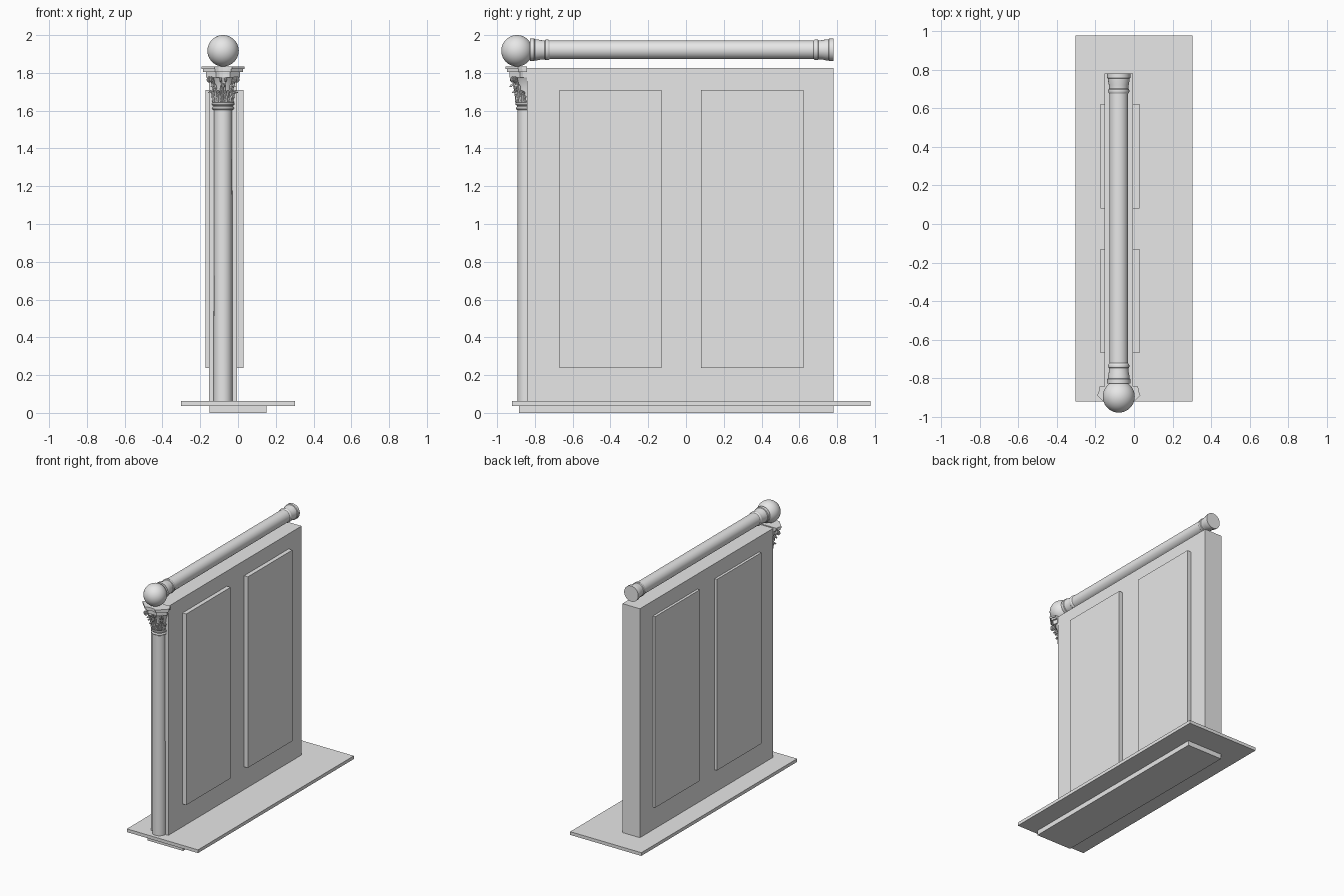
import bpy, bmesh
from math import sin, cos, pi, radians
from mathutils import Matrix, Vector

cube = bpy.data.objects.get("Cube")
if cube:
    bpy.data.objects.remove(cube, do_unlink=True)

grey = bpy.data.materials.new("light_grey")
grey.use_nodes = True
grey.diffuse_color = (0.8, 0.8, 0.8, 1)
grey.node_tree.nodes["Principled BSDF"].inputs["Base Color"].default_value = (0.8, 0.8, 0.8, 1)

CX = -0.079          # centre line of wall, column and rail
FRONT = -0.843       # front face of the wall


def add_object(name, data, smooth=False):
    obj = bpy.data.objects.new(name, data)
    bpy.context.scene.collection.objects.link(obj)
    data.materials.append(grey)
    if smooth:
        bpy.ops.object.select_all(action="DESELECT")
        obj.select_set(True)
        bpy.context.view_layer.objects.active = obj
        bpy.ops.object.shade_smooth_by_angle(angle=radians(35))
    return obj


def from_bmesh(name, bm, smooth=False):
    mesh = bpy.data.meshes.new(name)
    bm.to_mesh(mesh)
    bm.free()
    return add_object(name, mesh, smooth)


def box(name, x, y, z):
    bm = bmesh.new()
    size = Vector((x[1] - x[0], y[1] - y[0], z[1] - z[0], 1))
    mid = Vector((sum(x), sum(y), sum(z))) / 2
    bmesh.ops.create_cube(bm, size=1, matrix=Matrix.Translation(mid) @ Matrix.Diagonal(size))
    return from_bmesh(name, bm)


def lathe(name, profile, matrix, half=False, steps=40):
    """Turn (radius, height) points about z; half keeps the side facing -y."""
    bm = bmesh.new()
    sweep = pi if half else 2 * pi
    rings = []
    for i in range(steps + 1):
        a = pi + sweep * i / steps
        rings.append([bm.verts.new((r * cos(a), r * sin(a), h)) for r, h in profile])
    for a, b in zip(rings, rings[1:]):
        for j in range(len(profile) - 1):
            bm.faces.new((a[j], b[j], b[j + 1], a[j + 1]))
    bmesh.ops.remove_doubles(bm, verts=bm.verts, dist=1e-5)
    if half:
        bmesh.ops.holes_fill(bm, edges=bm.edges, sides=0)
    bmesh.ops.recalc_face_normals(bm, faces=bm.faces)
    bm.transform(matrix)
    return from_bmesh(name, bm, True)


# Stepped base
box("base_lower_slab", (-0.151, 0.151), (-0.885, 0.78), (0, 0.037))
box("base_plate", (-0.303, 0.303), (-0.92, 0.977), (0.037, 0.062))

# Wall with raised panels on both sides
box("wall", (-0.153, -0.004), (FRONT, 0.78), (0.062, 1.826))
for i, (y0, y1) in enumerate(((-0.67, -0.13), (0.08, 0.622))):
    box(f"left_panel_{i + 1}", (-0.004, 0.028), (y0, y1), (0.238, 1.71))
    box(f"right_panel_{i + 1}", (-0.173, -0.153), (y0, y1), (0.238, 1.71))

# Half column against the front of the wall
at_column = Matrix.Translation((CX, FRONT, 0))
lathe("column_shaft", [(0, 0.062), (0.05, 0.062), (0.048, 1.61), (0, 1.61)], at_column, True)

# Capital: neck rings and flaring bell
collar = [(0, 1.603), (0.05, 1.603), (0.056, 1.607), (0.058, 1.613), (0.055, 1.619), (0.051, 1.622),
          (0.052, 1.627), (0.058, 1.63), (0.06, 1.636), (0.057, 1.642), (0.05, 1.645), (0, 1.645)]
lathe("capital_collar", collar, at_column, True)
bell = [(0, 1.64), (0.05, 1.64), (0.052, 1.69), (0.058, 1.73), (0.07, 1.765), (0.078, 1.778), (0, 1.778)]
lathe("capital_bell", bell, at_column, True)


# Capital: abacus with cut corners and hollow sides
def abacus_tier(name, z0, z1, scale):
    bm = bmesh.new()
    half = [(0.1, 0), (0.103, 0.025), (0.113, 0.046), (0.046, 0.113), (0.025, 0.103), (0, 0.1)]
    outline = half + [(-x, y) for x, y in reversed(half[:-1])]
    face = bm.faces.new([bm.verts.new((CX + x * scale, FRONT - y * scale, z0)) for x, y in outline])
    top = bmesh.ops.extrude_face_region(bm, geom=[face])["geom"]
    bmesh.ops.translate(bm, vec=(0, 0, z1 - z0), verts=[v for v in top if isinstance(v, bmesh.types.BMVert)])
    bmesh.ops.recalc_face_normals(bm, faces=bm.faces)
    from_bmesh(name, bm)


abacus_tier("abacus_top", 1.82, 1.833, 1)
abacus_tier("abacus_middle", 1.806, 1.82, 0.93)
abacus_tier("abacus_lower", 1.775, 1.806, 0.8)


# Capital: two tiers of curling leaves
def leaf_tier(name, angles, height, width, curl):
    bm = bmesh.new()
    rows, cols = 12, 6
    for angle in angles:
        grid = []
        for i in range(rows + 1):
            t = i / rows
            span = width * (1 - 0.75 * t ** 3) * (1 + 0.22 * sin(t * 6 * pi))
            out = 0.053 + 0.008 * t + curl * t ** 4
            z = 1.644 + height * (t if t < 0.85 else 1.7 - t)
            row = []
            for j in range(cols + 1):
                s = 2 * j / cols - 1
                a = angle + span * s / 0.06
                r = out + 0.005 * (1 - abs(s)) + (0.003 if j % 2 else 0)
                row.append(bm.verts.new((CX + r * cos(a), FRONT + r * sin(a), z)))
            grid.append(row)
        for a, b in zip(grid, grid[1:]):
            for j in range(cols):
                bm.faces.new((a[j], a[j + 1], b[j + 1], b[j]))
    obj = from_bmesh(name, bm, True)
    thick = obj.modifiers.new("thickness", "SOLIDIFY")
    thick.thickness = 0.004


leaf_tier("capital_lower_leaves", [radians(a) for a in (-157, -112, -68, -23)], 0.07, 0.019, 0.014)
leaf_tier("capital_upper_leaves", [radians(a) for a in (-135, -90, -45)], 0.115, 0.017, 0.02)


# Capital: scrolls under the abacus corners
def scroll(name, angle, reach, size):
    curve = bpy.data.curves.new(name, "CURVE")
    curve.dimensions = "3D"
    curve.bevel_depth = 0.005
    curve.bevel_resolution = 2
    curve.use_fill_caps = True
    points = [(0.06, 1.7)]
    for i in range(25):
        t = i / 24
        a = pi - 3.5 * pi * t
        r = size * (1 - 0.75 * t)
        points.append((reach + r * cos(a), 1.763 + r * sin(a)))
    line = curve.splines.new("POLY")
    line.points.add(len(points) - 1)
    for p, (r, z) in zip(line.points, points):
        p.co = (CX + r * cos(angle), FRONT + r * sin(angle), z, 1)
    obj = add_object(name, curve)
    bpy.ops.object.select_all(action="DESELECT")
    obj.select_set(True)
    bpy.context.view_layer.objects.active = obj
    bpy.ops.object.convert(target="MESH")
    bpy.ops.object.shade_smooth_by_angle(angle=radians(35))


for side, centre in (("right", -135), ("left", -45)):
    for i, turn in enumerate((-5, 5)):
        scroll(f"{side}_corner_scroll_{i + 1}", radians(centre + turn), 0.096, 0.014)
for i, turn in enumerate((-100, -80)):
    scroll(f"centre_scroll_{i + 1}", radians(turn), 0.078, 0.01)

# Ball finial
bm = bmesh.new()
bmesh.ops.create_uvsphere(bm, u_segments=40, v_segments=24, radius=0.083,
                          matrix=Matrix.Translation((CX, -0.895, 1.917)))
from_bmesh("ball_finial", bm, True)

# Top rail with the same moulding at each end
END = 0.803
moulding = [(0, 0), (0.06, 0), (0.06, 0.022), (0.056, 0.026), (0.056, 0.036), (0.051, 0.06), (0.05, 0.078),
            (0.054, 0.082), (0.055, 0.09), (0.054, 0.098), (0.049, 0.104)]
rail = [(r, h - END) for r, h in moulding] + [(r, END - h) for r, h in reversed(moulding)]
lathe("top_rail", rail, Matrix.Translation((CX, -0.023, 1.922)) @ Matrix.Rotation(-pi / 2, 4, "X"))
